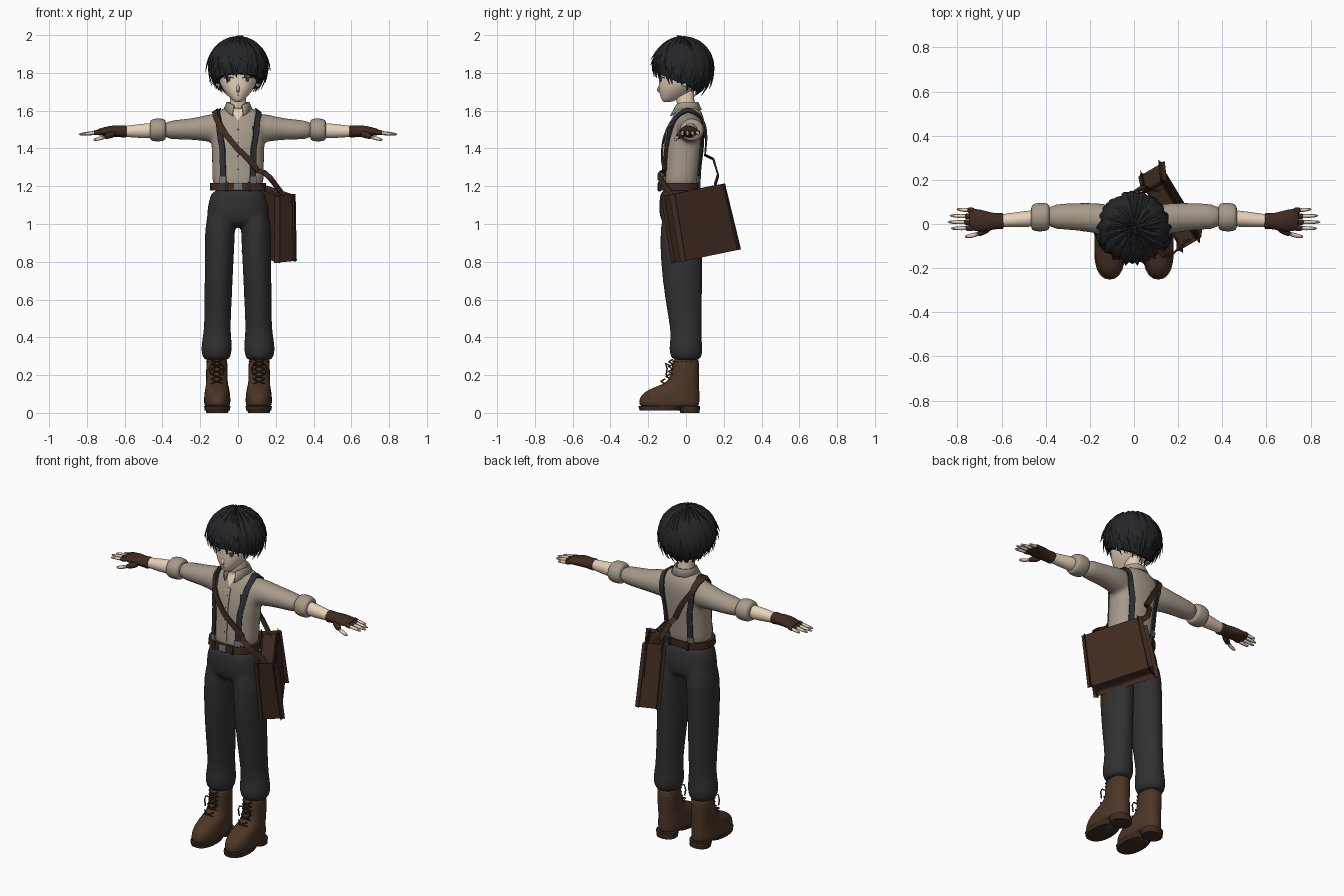
import bpy, bmesh, random
from math import sin, cos, pi, radians, atan2
from mathutils import Vector, Matrix
from mathutils.bvhtree import BVHTree

random.seed(4)
cube = bpy.data.objects.get("Cube")
if cube:
    bpy.data.objects.remove(cube)
made = []
SIDES = (("left", 1), ("right", -1))


def paint(name, r, g, b):
    m = bpy.data.materials.new(name)
    m.use_nodes = True
    m.diffuse_color = (r, g, b, 1)
    node = next(n for n in m.node_tree.nodes if n.type == 'BSDF_PRINCIPLED')
    node.inputs["Base Color"].default_value = (r, g, b, 1)
    node.inputs["Roughness"].default_value = .8
    return m


skin = paint("warm skin", .82, .66, .5)
black = paint("charcoal hair", .018, .019, .022)
cotton = paint("beige cotton", .38, .32, .255)
wool = paint("dark grey wool", .03, .03, .031)
boot_brown = paint("boot brown", .072, .037, .02)
leather = paint("dark brown leather", .05, .024, .015)
elastic = paint("slate elastic", .027, .029, .034)
metal = paint("dull metal", .2, .19, .18)
white = paint("eye white", .75, .72, .68)
iris = paint("grey iris", .06, .05, .05)


def build(name, verts, faces, mat, sub=0):
    me = bpy.data.meshes.new(name)
    bm = bmesh.new()
    vs = [bm.verts.new(v) for v in verts]
    for f in faces:
        bm.faces.new([vs[i] for i in f])
    bmesh.ops.recalc_face_normals(bm, faces=bm.faces)
    bm.to_mesh(me)
    bm.free()
    me.materials.append(mat)
    ob = bpy.data.objects.new(name, me)
    bpy.context.collection.objects.link(ob)
    if sub:
        mod = ob.modifiers.new("round", 'SUBSURF')
        mod.levels = mod.render_levels = sub
    made.append(ob)
    return ob


def skin_rings(rings, base=0):
    n = len(rings[0])
    faces = [[base + k * n + i, base + k * n + (i + 1) % n, base + (k + 1) * n + (i + 1) % n,
              base + (k + 1) * n + i] for k in range(len(rings) - 1) for i in range(n)]
    last = base + (len(rings) - 1) * n
    return faces + [list(range(base, base + n))[::-1], list(range(last, last + n))]


def loft(name, rings, mat, sub=0):
    return build(name, [p for r in rings for p in r], skin_rings(rings), mat, sub)


def oval(c, u, v, n=20, power=2.0):
    f = lambda t: abs(t) ** (2 / power) * (1 if t > 0 else -1)
    return [Vector(c) + Vector(u) * f(cos(2 * pi * i / n)) + Vector(v) * f(sin(2 * pi * i / n)) for i in range(n)]


def tower(name, rows, mat, sub=2, s=1, power=2.3):
    # rows: height, centre x, front y, back y, half width
    return loft(name, [oval((x * s, (f + b) / 2, z), (w, 0, 0), (0, (b - f) / 2, 0), 20, power)
                       for z, x, f, b, w in rows], mat, sub)


def limb(name, rows, mat, s, sub=2):
    # rows: distance out, centre y, centre z, half depth, half height
    return loft(name, [oval((x * s, y, z), (0, a, 0), (0, 0, b), 16) for x, y, z, a, b in rows], mat, sub)


def tube(name, pts, radii, mat, sub=1):
    pts = [Vector(p) for p in pts]
    rings = []
    for i, p in enumerate(pts):
        t = (pts[min(i + 1, len(pts) - 1)] - pts[max(i - 1, 0)]).normalized()
        u = t.orthogonal().normalized() if not rings else (u - t * u.dot(t)).normalized()
        r = radii[min(i, len(radii) - 1)]
        rings.append(oval(p, u * r, t.cross(u) * r, 8))
    return loft(name, rings, mat, sub)


def fuse(name, parts, mat):
    bm = bmesh.new()
    for o in parts:
        bm.from_mesh(o.data)
        made.remove(o)
        bpy.data.objects.remove(o)
    ob = build(name, [], [], mat, 1)
    bm.to_mesh(ob.data)
    bm.free()
    mod = ob.modifiers.new("merge", 'REMESH')
    mod.mode, mod.voxel_size, mod.use_smooth_shade = 'VOXEL', .011, True
    mod = ob.modifiers.new("soften", 'SMOOTH')
    mod.factor, mod.iterations = .5, 7
    return ob


def surface(ob):
    bpy.context.view_layer.update()
    return BVHTree.FromObject(ob, bpy.context.evaluated_depsgraph_get())


def ribbon(name, guide, width, mat, tree, off=.006, snap=.055):
    # a flat strap that follows the body wherever the guide runs near it
    guide = [Vector(g) for g in guide]
    raw = [a.lerp(b, k / 6) for a, b in zip(guide, guide[1:]) for k in range(6)] + [guide[-1]]
    path = []
    for p in raw:
        hit, nor, _, d = tree.find_nearest(p)
        path.append((hit + nor * off, nor) if d < snap else (p, (p - hit).normalized()))
    rings = []
    for i, (p, nor) in enumerate(path):
        t = (path[min(i + 1, len(path) - 1)][0] - path[max(i - 1, 0)][0]).normalized()
        side, nor = t.cross(nor).normalized() * width / 2, nor * .004
        rings.append([p - side - nor, p + side - nor, p + side + nor, p - side + nor])
    return loft(name, rings, mat)


def box(name, size, mat, matrix, bevel=.01, taper=1):
    bm = bmesh.new()
    bmesh.ops.create_cube(bm, size=1)
    for v in bm.verts:
        k = taper if v.co.z > 0 else 1
        v.co = matrix @ Vector((v.co.x * size[0] * k, v.co.y * size[1] * k, v.co.z * size[2]))
    bmesh.ops.bevel(bm, geom=bm.edges[:], offset=bevel, segments=3, affect='EDGES', profile=.5)
    ob = build(name, [], [], mat)
    bm.to_mesh(ob.data)
    bm.free()
    return ob


# Shirt: torso and sleeves merged into one soft surface
torso = tower("torso", [(1.17, 0, -.13, .065, .13), (1.24, 0, -.128, .075, .14), (1.32, 0, -.12, .083, .138),
                        (1.42, 0, -.117, .097, .142), (1.5, 0, -.1, .102, .146), (1.55, 0, -.08, .1, .145),
                        (1.59, 0, -.062, .085, .118), (1.625, 0, -.052, .066, .065)], cotton)
sleeves = [limb("sleeve", [(.03, .01, 1.5, .06, .07), (.13, .02, 1.51, .075, .083), (.2, .03, 1.505, .068, .063),
                           (.3, .035, 1.5, .062, .054), (.41, .032, 1.497, .056, .05)], cotton, s) for _, s in SIDES]
shirt = fuse("shirt", [torso] + sleeves, cotton)
body = surface(shirt)

# Trousers: hips and two legs merged
hips = tower("hips", [(1.2, 0, -.138, .062, .14), (1.12, 0, -.142, .08, .156), (1.05, 0, -.145, .087, .17),
                      (1, 0, -.125, .075, .16), (.985, 0, -.09, .04, .11)], wool)
legs = [tower("leg", [(1.1, .085, -.12, .07, .07), (.98, .096, -.14, .09, .083), (.8, .1, -.137, .087, .077),
                      (.6, .105, -.113, .087, .073), (.44, .11, -.082, .084, .07), (.38, .112, -.085, .084, .08),
                      (.33, .114, -.093, .092, .084), (.29, .114, -.08, .082, .074), (.275, .112, -.06, .065, .058)],
              wool, 2, s, 2) for _, s in SIDES]
fuse("trousers", [hips] + legs, wool)

# Belt with buckle and loops
tower("belt", [(1.178, 0, -.147, .073, .149), (1.218, 0, -.142, .075, .147)], leather, 0)
box("belt_buckle", (.05, .012, .04), metal, Matrix.Translation((0, -.146, 1.198)), .004)
for name, s in SIDES:
    for y in (-.135, .068):
        box(name + "_belt_loop", (.014, .014, .05), wool, Matrix.Translation((s * .06, y * 1.04, 1.198)), .003)

# Boots with soles, heels and laces
for name, s in SIDES:
    tower(name + "_boot", [(.025, .11, -.24, .068, .064), (.05, .11, -.252, .073, .071), (.09, .11, -.245, .073, .07),
                           (.125, .11, -.2, .072, .065), (.15, .111, -.125, .07, .059), (.18, .112, -.085, .07, .057),
                           (.24, .112, -.075, .07, .057), (.3, .112, -.07, .07, .056)], boot_brown, 2, s)
    tower(name + "_sole", [(.012, .11, -.245, -.03, .066), (.036, .11, -.252, .0, .07)], leather, 0, s)
    tower(name + "_heel", [(0, .11, -.03, .072, .058), (.036, .11, -.04, .074, .062)], leather, 0, s)
    tower(name + "_boot_cuff", [(.262, .112, -.08, .076, .062), (.285, .112, -.08, .076, .062)], boot_brown, 1, s)
    for k in range(5):
        z, y = .155 + k * .026, -.125 + .042 * min(1, k / 1.5)
        for d in (1, -1):
            tube(name + "_lace", [(s * .112 - d * .03, y + .012, z), (s * .112, y - .008, z + .012),
                                  (s * .112 + d * .03, y + .012, z + .024)], [.004], leather, 0)
    for d in (1, -1):
        tube(name + "_bow", [(s * .112, -.085, .25), (s * .112 + d * .025, -.108, .262), (s * .112 + d * .04, -.1, .235),
                             (s * .112 + d * .03, -.105, .2)], [.004], leather, 0)

# Rolled cuffs, forearms, fingerless gloves and fingers
for name, s in SIDES:
    limb(name + "_rolled_cuff", [(.38, .032, 1.498, .05, .045), (.39, .032, 1.498, .064, .06),
                                 (.425, .031, 1.498, .067, .063), (.458, .03, 1.497, .063, .059),
                                 (.468, .03, 1.497, .046, .044)], cotton, s)
    limb(name + "_forearm", [(.42, .028, 1.495, .04, .042), (.5, .022, 1.493, .037, .04),
                             (.6, .015, 1.49, .029, .029), (.64, .013, 1.49, .026, .024)], skin, s)
    limb(name + "_glove", [(.59, .013, 1.49, .03, .028), (.594, .013, 1.49, .04, .036), (.625, .013, 1.49, .035, .03),
                           (.665, .012, 1.492, .046, .031), (.7, .016, 1.49, .052, .025),
                           (.735, .02, 1.487, .05, .019), (.748, .022, 1.486, .042, .013)], leather, s)
    for k, (y, tip) in enumerate(((.06, .805), (.034, .838), (.008, .848), (-.018, .832))):
        root, end = Vector((s * .72, y, 1.487)), Vector((s * tip, y * 1.12, 1.474))
        tube(name + "_finger", [root, root.lerp(end, .6), end], [.0115, .0105, .007], skin)
        tube(name + "_glove_finger", [root, root.lerp(end, .2), root.lerp(end, .42)], [.0145], leather)
    tube(name + "_glove_thumb", [(s * .65, -.01, 1.482), (s * .685, -.035, 1.468), (s * .71, -.047, 1.459)],
         [.024, .018, .014], leather)
    tube(name + "_thumb", [(s * .7, -.042, 1.462), (s * .74, -.055, 1.45), (s * .768, -.058, 1.445)], [.012, .011, .007], skin)

# Collar: an open band folded outwards, with longer points at the front
rows = []
for k in range(25):
    a = radians(22 + 316 * k / 24)
    tip = max(0, cos(a)) ** 3
    rows += [Vector((sin(a) * r, .004 - cos(a) * r * 1.02 - back, z)) for r, z, back in
             ((.05, 1.585, 0), (.053, 1.643 - .018 * tip, 0), (.06, 1.645 - .018 * tip, 0),
              (.078, 1.605 - .04 * tip, .018 * tip))]
collar = build("collar", rows, [[4 * k + i, 4 * k + i + 1, 4 * k + i + 5, 4 * k + i + 4]
                                for k in range(24) for i in range(3)], cotton)
collar.modifiers.new("cloth", 'SOLIDIFY').thickness = .006
tower("neck", [(1.55, 0, -.035, .06, .05), (1.61, 0, -.04, .05, .045), (1.68, 0, -.06, .04, .043),
               (1.73, 0, -.06, .05, .045)], skin, 1)


def decal(name, outline, mat, tree, off):
    cx, cz = (sum(p[i] for p in outline) / len(outline) for i in (0, 1))
    verts = []
    for x, z in [(cx, cz)] + list(outline):
        hit = tree.ray_cast(Vector((x, -1, z)), Vector((0, 1, 0)))[0]
        verts.append((x, (hit.y if hit else -.1) - off, z))
    n = len(outline)
    return build(name, verts, [(0, i + 1, (i + 1) % n + 1) for i in range(n)], mat)


decal("open_neck_skin", [(-.034, 1.61), (0, 1.605), (.034, 1.61), (.016, 1.575), (0, 1.545), (-.016, 1.575)], skin, body, .004)
ribbon("button_placket", [(0, -.09, 1.54), (0, -.12, 1.4), (0, -.13, 1.23)], .026, cotton, body, .001)
for z in (1.5, 1.43, 1.36, 1.29):
    decal("button", [(.005 * cos(a), z + .005 * sin(a)) for a in range(6)], leather, body, .007)

# Braces over each shoulder, with metal clips
for name, s in SIDES:
    ribbon(name + "_brace", [(s * x, y, z) for x, y, z in (
        (.083, -.13, 1.225), (.09, -.12, 1.4), (.106, -.07, 1.55), (.108, .01, 1.61), (.103, .08, 1.55),
        (.088, .1, 1.4), (.08, .08, 1.225))], .031, elastic, body)
    for y, z in ((-.13, 1.235), (.08, 1.235), (-.09, 1.5)):
        x = s * (.098 if z > 1.4 else .083)
        ribbon(name + "_brace_clip", [(x, y, z - .018), (x, y, z + .018)], .036, metal if z < 1.4 else elastic, body, .009)

# Satchel hanging at the left hip, turned and tilted
place = (Matrix.Translation((.168, .072, 1.005)) @ Matrix.Rotation(atan2(.306, -.185), 4, 'Z')
         @ Matrix.Rotation(radians(-10), 4, 'Y') @ Matrix.Rotation(radians(-5), 4, 'X'))
shift = lambda x, y, z: place @ Matrix.Translation((x, y, z))
box("satchel", (.335, .095, .315), leather, place, .022, .92)
box("satchel_flap", (.325, .014, .165), leather, shift(0, -.045, .075), .006, .96)
box("satchel_lid", (.315, .09, .02), leather, shift(0, -.004, .152), .008)
rear, front = (place @ Vector((x, 0, .175)) for x in (.135, -.135))
for end in (rear, front):
    tube("strap_ring", [end + Vector((.013 * cos(a * pi / 5), 0, .013 * sin(a * pi / 5))) for a in range(11)], [.004], metal, 0)
ribbon("satchel_strap", [front, (.17, -.14, 1.245), (.1, -.14, 1.305), (0, -.12, 1.395), (-.07, -.11, 1.48),
                         (-.12, -.075, 1.56), (-.125, .01, 1.61), (-.11, .09, 1.55), (-.05, .115, 1.46),
                         (0, .14, 1.36), (.045, .17, 1.26), rear], .03, leather, body, .013)

# Head, nose and ears
head = tower("head", [(1.645, 0, -.118, -.08, .014), (1.656, 0, -.13, -.05, .032), (1.685, 0, -.14, .01, .06),
                      (1.715, 0, -.144, .05, .083), (1.75, 0, -.144, .085, .1), (1.8, 0, -.145, .105, .11),
                      (1.86, 0, -.145, .11, .112), (1.92, 0, -.115, .085, .088), (1.95, 0, -.06, .04, .04)], skin, 2, 1, 2.1)
face = surface(head)
tube("nose", [(0, -.13, 1.745), (0, -.142, 1.722), (0, -.15, 1.706), (0, -.136, 1.697)], [.006, .009, .009, .006], skin)
for name, s in SIDES:
    loft(name + "_ear", [oval((s * x, -.005, 1.755), (0, r * .6, 0), (0, 0, r), 12)
                         for x, r in ((.09, .03), (.112, .036), (.12, .02))], skin, 1)
    # Painted eyes, lashes and brows
    ex, ez = s * .05, 1.765
    disc = lambda w, h: [(ex + w * cos(a * pi / 8), ez + h * sin(a * pi / 8)) for a in range(16)]
    decal(name + "_eye_white", disc(.024, .013), white, face, .003)
    decal(name + "_iris", disc(.011, .0135), iris, face, .005)
    arc = lambda z, w, h: ([(ex + w * k / 4, z + .008 * cos(k * .35)) for k in range(-4, 5)]
                           + [(ex + w * k / 4, z + h + .008 * cos(k * .35)) for k in range(4, -5, -1)])
    decal(name + "_lashes", arc(ez + .004, .028, .005), black, face, .007)
    decal(name + "_brow", arc(ez + .024, .027, .004), black, face, .004)
decal("mouth", [(-.016, 1.683), (0, 1.685), (.016, 1.683), (0, 1.681)], iris, face, .003)


# Hair: a fitted cap covered by pointed locks swirling from the crown
def scalp(a, t, grow):
    return Vector((0, -.016, 1.833)) + grow * Vector((
        .148 * sin(a) * sin(t), -.15 * cos(a) * sin(t), cos(t) * (.145 if t < pi / 2 else .17)))


def fall(a):
    return radians(110 + 42 * (1 - cos(a)) / 2)


loft("hair_cap", [[scalp(2 * pi * i / 32, (fall(2 * pi * i / 32) - .2) * (k + .3) / 9, .97) for i in range(32)]
                  for k in range(10)], black)
verts, faces = [], []
for count, grow, cut, flare in ((30, .98, 0, .03), (26, 1.01, .2, .1), (20, 1.035, .5, .14)):
    for i in range(count):
        a = 2 * pi * (i + random.uniform(-.3, .3)) / count
        end = fall(a) - cut + random.uniform(-.1, .16)
        bend, wide = random.uniform(-.05, .3), random.uniform(.024, .033)
        rings = []
        for k in range(9):
            q = k / 8
            t = .06 + (end - .06) * q
            b = a + bend * (q - .6)
            p = scalp(b, t, grow + flare * q ** 4)
            out = (p - Vector((0, -.016, 1.833))).normalized()
            side = Vector((cos(b), sin(b), 0)) * (wide * min(1, sin(t) + .1) * (1 - q ** 3) + .0008)
            out *= .011 * (1 - q ** 2) + .001
            rings.append([p - side, p + out, p + side, p - out])
        faces += skin_rings(rings, len(verts))
        verts += [p for r in rings for p in r]
build("hair_locks", verts, faces, black)
for d, h in ((-.045, 1.99), (.03, 2), (.012, 1.995)):
    tube("cowlick", [(-.01, -.02, 1.965), (d * .3 - .01, -.03, h - .008), (d, -.05, h - .004)], [.009, .006, .001], black, 0)

# Smooth shading with crisp edges kept
bpy.ops.object.select_all(action='DESELECT')
for ob in made:
    ob.select_set(True)
bpy.context.view_layer.objects.active = shirt
bpy.ops.object.shade_smooth_by_angle(angle=radians(42))
